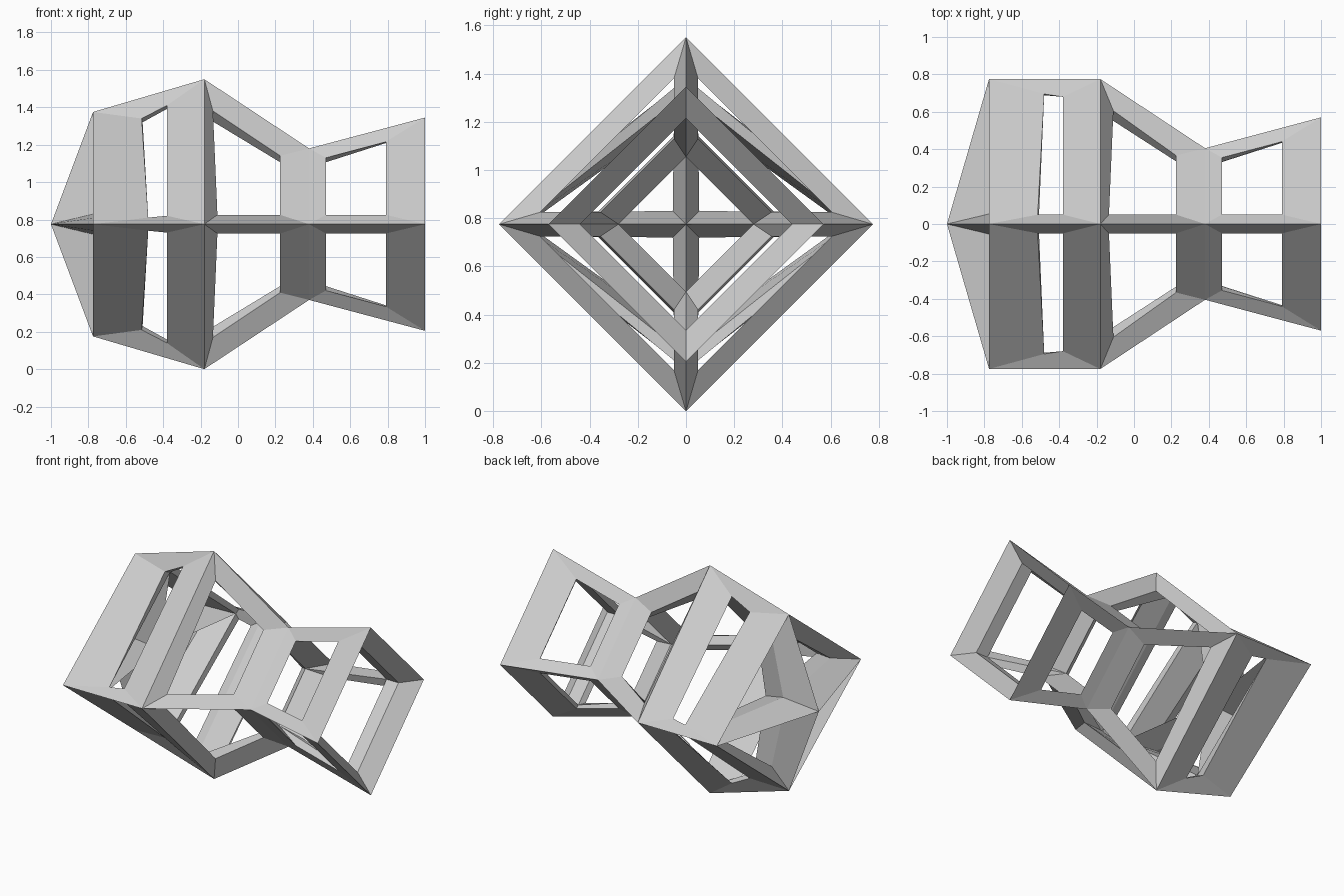
import bpy, bmesh
from mathutils import Vector

if "Cube" in bpy.data.objects:
    bpy.data.objects.remove(bpy.data.objects["Cube"])

ZC = 0.775  # height of the long axis

# Diamond rings along x. Each: outer/inner = (x, radius) for the side (y) and top (z) corner.
# "left"/"right" = window corner (x, radius, offset from ridge) in the panel on that side.
RINGS = [
    dict(y=dict(outer=(-0.775, 0.775), inner=(-0.50, 0.69), left=(-0.67, 0.59, 0.05), right=(-0.48, 0.695, 0.035)),
         z=dict(outer=(-0.775, 0.60), inner=(-0.51, 0.545), left=(-0.68, 0.44, 0.05), right=(-0.515, 0.565, 0.05))),
    dict(y=dict(outer=(-0.18, 0.775), inner=(-0.31, 0.68), left=(-0.38, 0.68, 0.045), right=(-0.11, 0.605, 0.05)),
         z=dict(outer=(-0.18, 0.775), inner=(-0.31, 0.655), left=(-0.38, 0.635, 0.05), right=(-0.134, 0.605, 0.05))),
]
for outer, inner, left, right in (
        ((0.38, 0.405), (0.31, 0.28), (0.225, 0.366, 0.05), (0.47, 0.355, 0.05)),
        ((1.0, 0.57), (0.81, 0.44), (0.79, 0.44, 0.05), (0.90, 0.44, 0.0))):
    c = dict(outer=outer, inner=inner, left=left, right=right)
    RINGS.append(dict(y=c, z=c))


def place(axis, p, sy, sz):
    x, r = p[0], p[1]
    off = p[2] if len(p) > 2 else 0.0
    y, z = (r, off) if axis == "y" else (off, r)
    return Vector((x, y * sy, ZC + z * sz))


def corner(ring, axis, side, sy, sz):
    c = ring[axis]
    return [place(axis, c[k], sy, sz) for k in ("outer", side, "inner")]


bm = bmesh.new()


def panel(corners):
    """Frame around one window: outer and inner strip along every edge."""
    n = len(corners)
    for i in range(n):
        a, b = corners[i], corners[(i + 1) % n]
        for k in (0, 2):
            bm.faces.new([bm.verts.new(p) for p in (a[k], b[k], b[1], a[1])])


for sy in (-1, 1):
    for sz in (-1, 1):
        # pointed end
        tip = [Vector((-1, 0, ZC)), Vector((-0.77, 0.055 * sy, ZC + 0.055 * sz)), Vector((-0.6, 0, ZC))]
        panel([tip, corner(RINGS[0], "y", "left", sy, sz), corner(RINGS[0], "z", "left", sy, sz)])
        # side panels
        for r0, r1 in zip(RINGS, RINGS[1:]):
            panel([corner(r0, "y", "right", sy, sz), corner(r1, "y", "left", sy, sz),
                   corner(r1, "z", "left", sy, sz), corner(r0, "z", "right", sy, sz)])

# open square end
last = RINGS[-1]
panel([corner(last, a, "right", sy, sz) for a, sy, sz in
       (("y", 1, 1), ("z", 1, 1), ("y", -1, 1), ("z", 1, -1))])

bmesh.ops.remove_doubles(bm, verts=bm.verts, dist=0.0005)
bmesh.ops.recalc_face_normals(bm, faces=bm.faces)
mesh = bpy.data.meshes.new("lattice_frame")
bm.to_mesh(mesh)
bm.free()
bpy.context.collection.objects.link(bpy.data.objects.new("lattice_frame", mesh))
